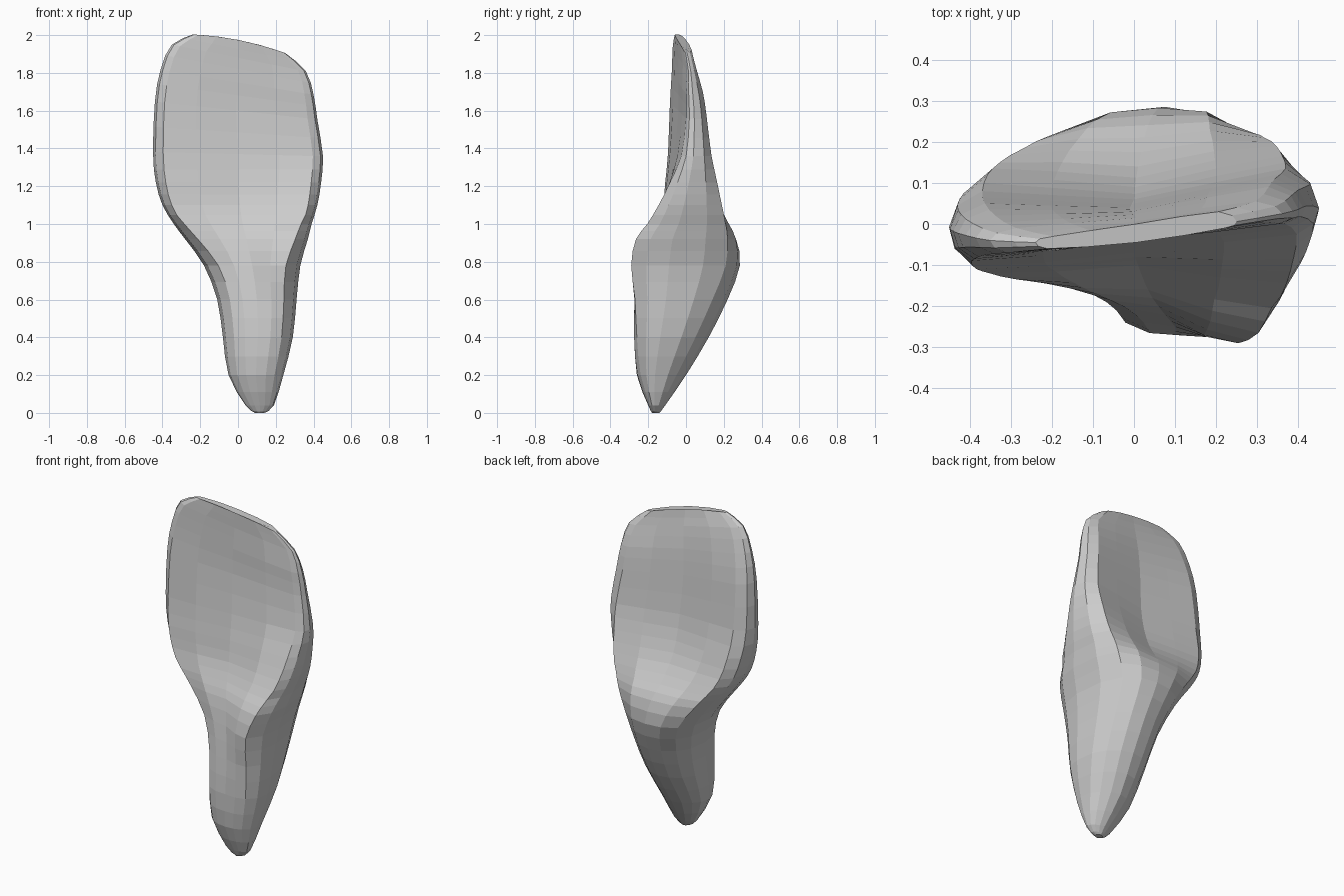
import bpy, bmesh
from mathutils import Vector

if "Cube" in bpy.data.objects:
    bpy.data.objects.remove(bpy.data.objects["Cube"])

# Cross-sections from root tip to biting edge:
# z, left x, right x, front y (left, mid, right), back y (right, mid, left)
SECTIONS = [
    (0.00, 0.09, 0.14, -.17, -.18, -.17, -.15, -.14, -.15),
    (0.04, 0.04, 0.19, -.19, -.20, -.19, -.13, -.11, -.13),
    (0.20, -.05, 0.24, -.23, -.26, -.24, -.05, 0.00, -.05),
    (0.40, -.08, 0.29, -.24, -.27, -.26, 0.05, 0.12, 0.07),
    (0.60, -.11, 0.31, -.21, -.25, -.27, 0.14, 0.22, 0.16),
    (0.78, -.18, 0.33, -.17, -.22, -.29, 0.21, 0.285, 0.23),
    (0.92, -.28, 0.37, -.145, -.18, -.265, 0.22, 0.265, 0.215),
    (1.00, -.34, 0.39, -.135, -.14, -.205, 0.21, 0.21, 0.185),
    (1.10, -.40, 0.42, -.12, -.10, -.145, 0.19, 0.14, 0.15),
    (1.22, -.435, 0.44, -.11, -.08, -.085, 0.165, 0.09, 0.12),
    (1.37, -.45, 0.45, -.095, -.06, -.025, 0.135, 0.06, 0.08),
    (1.60, -.44, 0.42, -.085, -.04, 0.00, 0.11, 0.04, 0.05),
    (1.75, -.41, 0.40, -.075, -.04, 0.00, 0.09, 0.03, 0.02),
    (1.88, -.35, 0.36, -.07, -.04, 0.005, 0.055, 0.015, -.01),
    (1.955, -.24, 0.25, -.06, -.045, -.01, 0.03, 0.00, -.03),
]


def halfway(p0, p1, p2, p3):
    return (p1 + p2) * 0.5625 - (p0 + p3) * 0.0625


def ring(row):
    """Closed smooth outline through eight control points, 16 corners."""
    z, xl, xr, fl, fm, fr, br, bm, bl = row
    w, mid = xr - xl, (xl + xr) / 2
    # Corners are rounder on the root, tighter on the crown
    t = min(1, max(0, (z - 0.75) / 0.3))
    front, back = w * (0.16 - 0.10 * t), w * (0.15 - 0.06 * t)
    ctrl = [(xl, (fl + bl) / 2), (xl + front, fl), (mid, fm), (xr - front, fr),
            (xr, 0.6 * fr + 0.4 * br), (xr - back, br), (mid, bm), (xl + back, bl)]
    ctrl = [Vector(p) for p in ctrl]
    slant = 0.2 * min(1, max(0, (z - 1.3) / 0.55))
    out = []
    for i in range(8):
        p0, p1, p2, p3 = (ctrl[(i + k) % 8] for k in (-1, 0, 1, 2))
        half = halfway(p0, p1, p2, p3)
        # Blunt the left and right walls
        if i in (0, 3, 4, 7):
            side, corner = (p1, p2) if i in (0, 4) else (p2, p1)
            half = Vector((side.x * 0.75 + corner.x * 0.25,
                           side.y * 0.4 + corner.y * 0.6))
        out += [p1, half]
    dome = 0.02 if z > 1.94 else 0
    return [(p.x, p.y, z - slant * p.x + dome * (1 - (2 * (p.x - mid) / w) ** 2))
            for p in out]


# Smooth the profile by adding a section between each pair
rows = []
n = len(SECTIONS)
for k in range(n - 1):
    near = [Vector(SECTIONS[min(n - 1, max(0, k + d))]) for d in (-1, 0, 1, 2)]
    rows += [near[1], halfway(*near)]
rows.append(SECTIONS[-1])

# Tooth body: loft the sections and close both ends
bm = bmesh.new()
rings = [[bm.verts.new(p) for p in ring(row)] for row in rows]
for lo, hi in zip(rings, rings[1:]):
    for i in range(16):
        j = (i + 1) % 16
        bm.faces.new((lo[i], lo[j], hi[j], hi[i]))
bm.faces.new(rings[0][::-1])
bm.faces.new(rings[-1])
bmesh.ops.recalc_face_normals(bm, faces=bm.faces[:])

mesh = bpy.data.meshes.new("tooth")
bm.to_mesh(mesh)
bm.free()
tooth = bpy.data.objects.new("tooth", mesh)
bpy.context.collection.objects.link(tooth)
